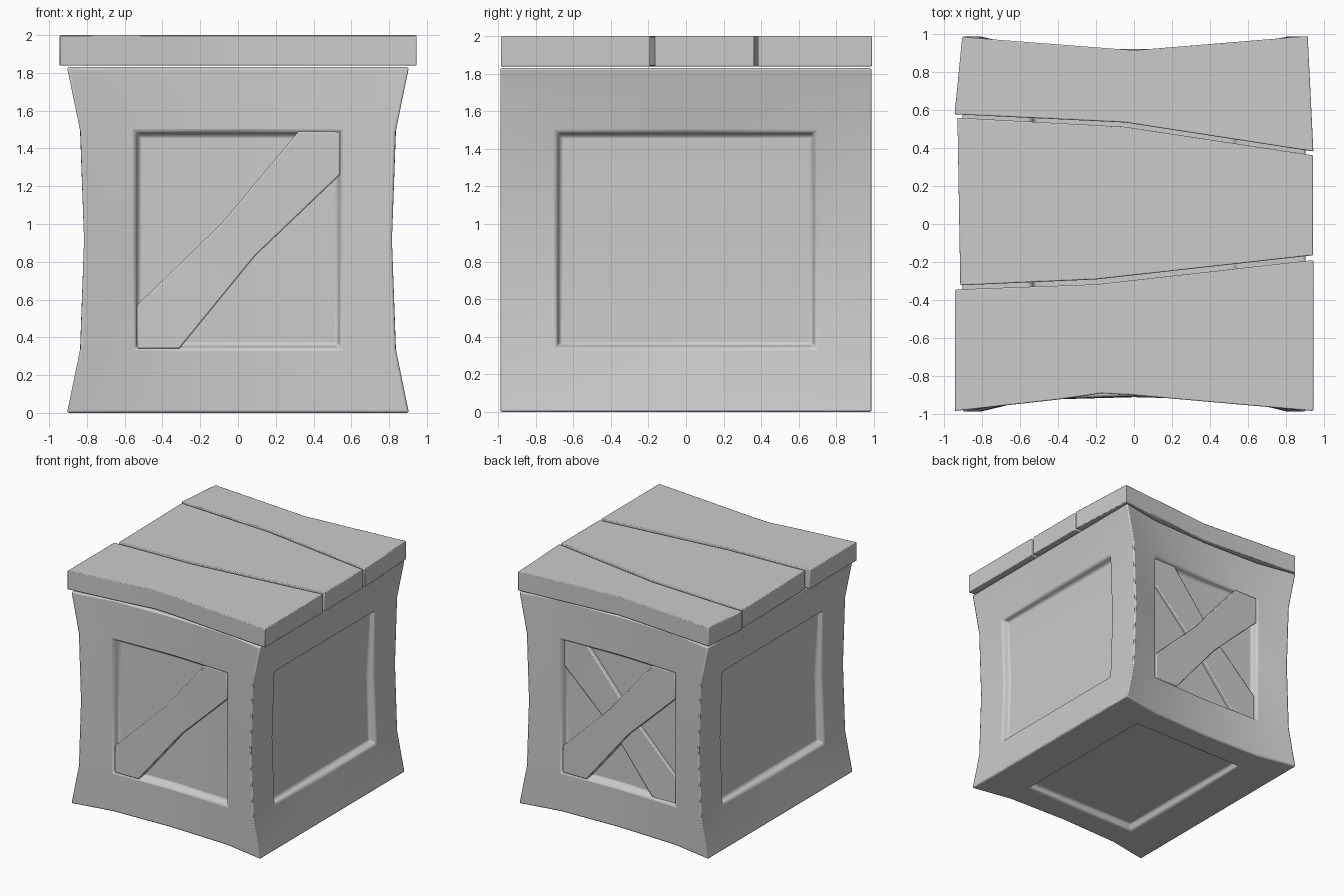
import bpy, bmesh, math

if "Cube" in bpy.data.objects:
    bpy.data.objects.remove(bpy.data.objects["Cube"])

def finish(name, bm, bevel):
    bmesh.ops.recalc_face_normals(bm, faces=bm.faces)
    me = bpy.data.meshes.new(name)
    bm.to_mesh(me)
    bm.free()
    ob = bpy.data.objects.new(name, me)
    bpy.context.collection.objects.link(ob)
    mod = ob.modifiers.new("soft_edges", 'BEVEL')
    mod.width, mod.segments = bevel, 2
    mod.limit_method, mod.angle_limit = 'ANGLE', math.radians(35)
    bpy.ops.object.select_all(action='DESELECT')
    ob.select_set(True)
    bpy.context.view_layer.objects.active = ob
    bpy.ops.object.shade_smooth_by_angle(angle=math.radians(35))
    return ob

# Crate body: 4 x 4 x 4 box pinched at the waist, a recessed panel on every side
Z = [0, .34, .915, 1.49, 1.83]
HALF_X = [.905, .835, .815, .835, .905]   # by height
HALF_Y = [.99, .925, .907, .925, .99]     # by column across x

def body_point(i, j, k):
    x = [-HALF_X[k], -.545, 0, .545, HALF_X[k]][i]
    y = [-HALF_Y[i], -.69, 0, .69, HALF_Y[i]][j]
    return x, y, Z[k]

bm = bmesh.new()
verts, panels = {}, []
for axis in range(3):
    for side in (0, 4):
        panel = []
        for a in range(4):
            for b in range(4):
                quad = []
                for u, v in ((a, b), (a + 1, b), (a + 1, b + 1), (a, b + 1)):
                    key = [u, v]
                    key.insert(axis, side)
                    key = tuple(key)
                    if key not in verts:
                        verts[key] = bm.verts.new(body_point(*key))
                    quad.append(verts[key])
                f = bm.faces.new(quad)
                if a in (1, 2) and b in (1, 2):
                    panel.append(f)
        panels.append(panel)
bmesh.ops.recalc_face_normals(bm, faces=bm.faces)
for panel in panels:
    bmesh.ops.inset_region(bm, faces=panel, thickness=.022, depth=-.05,
                           use_even_offset=True)
finish("crate_body", bm, .012)

# Lid planks, outlines in plan
def plank(name, pts):
    bm = bmesh.new()
    f = bm.faces.new([bm.verts.new((x, y, 1.838)) for x, y in pts])
    ext = bmesh.ops.extrude_face_region(bm, geom=[f])
    top = [g for g in ext["geom"] if isinstance(g, bmesh.types.BMVert)]
    bmesh.ops.translate(bm, verts=top, vec=(0, 0, .162))
    finish(name, bm, .006)

plank("lid_plank_front", [(-.943, -.985), (-.4, -.925), (-.17, -.892), (0, -.902),
                          (.945, -.985), (.945, -.19), (-.2, -.318), (-.943, -.345)])
plank("lid_plank_middle", [(-.915, -.323), (-.2, -.292), (.943, -.165),
                           (.943, .362), (-.05, .512), (-.93, .56)])
plank("lid_plank_back", [(-.945, .578), (-.05, .535), (.945, .382),
                         (.915, .99), (0, .915), (-.905, .985)])

# Diagonal braces set in the front and back panels, bent at the middle
BRACE = [(-.535, .34), (-.31, .34), (.09, .83), (.54, 1.26),
         (.54, 1.49), (.32, 1.49), (-.09, 1.0), (-.535, .57)]

def brace(name, y_side, x_side, end, mid):
    bm = bmesh.new()
    rings = []
    for outer in (True, False):
        ring = []
        for i, (x, z) in enumerate(BRACE):
            d = (mid if i in (2, 6) else end) if outer else .845
            ring.append(bm.verts.new((x * x_side, d * y_side, z)))
        rings.append(ring)
        bm.faces.new(ring[:3] + ring[6:])
        bm.faces.new(ring[2:7])
    for i in range(8):
        j = (i + 1) % 8
        bm.faces.new((rings[0][i], rings[0][j], rings[1][j], rings[1][i]))
    finish(name, bm, .008)

brace("front_brace", -1, 1, .921, .91)
brace("back_brace_over", 1, -1, .921, .922)
brace("back_brace_under", 1, 1, .9, .89)
